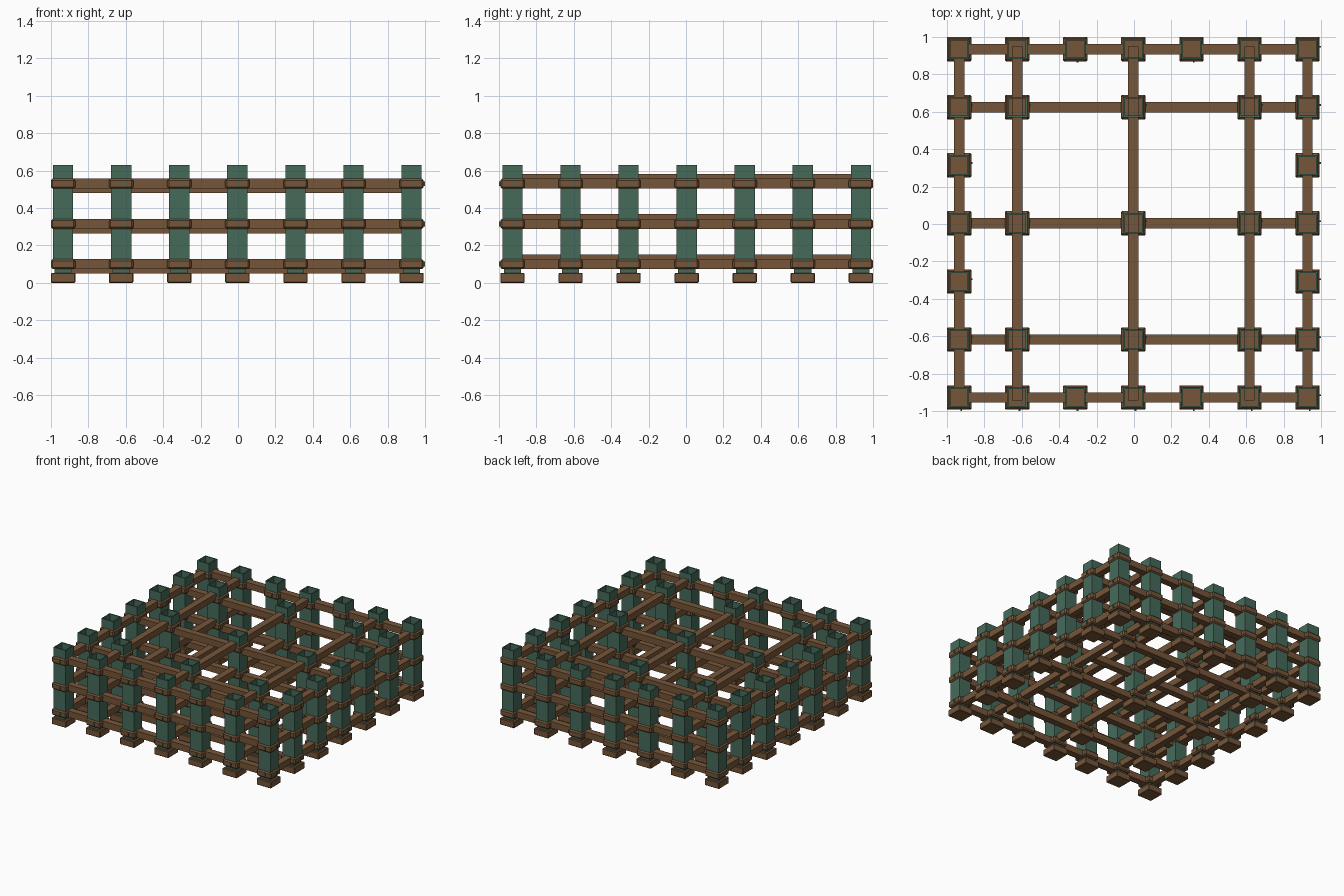
import bpy, bmesh
from mathutils import Matrix

if "Cube" in bpy.data.objects:
    bpy.data.objects.remove(bpy.data.objects["Cube"])

def material(name, col):
    m = bpy.data.materials.new(name)
    m.diffuse_color = (*col, 1)
    m.use_nodes = True
    m.node_tree.nodes["Principled BSDF"].inputs["Base Color"].default_value = m.diffuse_color
    return m

BROWN = material("brown_wood", (0.18, 0.092, 0.041))
GREEN = material("green_paint", (0.06, 0.145, 0.102))

STEP = 0.3105                 # post spacing
CX, CY = -0.0035, 0.0035      # grid centre, leaves room for the pegs
LEVELS = (0.10, 0.315, 0.53)  # rail heights
EDGE = 3 * STEP

def make(name, mat, build):
    bm = bmesh.new()
    build(bm)
    bmesh.ops.translate(bm, verts=bm.verts, vec=(CX, CY, 0))
    bmesh.ops.recalc_face_normals(bm, faces=bm.faces)
    me = bpy.data.meshes.new(name)
    bm.to_mesh(me)
    bm.free()
    me.materials.append(mat)
    ob = bpy.data.objects.new(name, me)
    bpy.context.collection.objects.link(ob)
    return ob

def box(bm, c, s, bevel=0.0):
    mat = Matrix.Translation(c) @ Matrix.Diagonal((*s, 1))
    verts = bmesh.ops.create_cube(bm, size=1, matrix=mat)["verts"]
    if bevel:
        edges = list({e for v in verts for e in v.link_edges})
        bmesh.ops.bevel(bm, geom=edges, offset=bevel, segments=1, affect='EDGES')
    return verts

# Posts all round the rim, plus a sparse grid of inner posts
SPOTS = [(i * STEP, j * STEP) for i in range(-3, 4) for j in range(-3, 4)
         if 3 in (abs(i), abs(j)) or (i in (-2, 0, 2) and j in (-2, 0, 2))]

def bases(bm):
    for x, y in SPOTS:
        box(bm, (x, y, 0.0265), (0.13, 0.13, 0.053), 0.004)

def posts(bm):
    for x, y in SPOTS:
        # slim neck below the lowest collar
        box(bm, (x, y, 0.066), (0.092, 0.092, 0.03))
        # shaft with an open, recessed top
        verts = box(bm, (x, y, 0.355), (0.108, 0.108, 0.55))
        top = max({f for v in verts for f in v.link_faces},
                  key=lambda f: f.calc_center_median().z)
        bmesh.ops.inset_region(bm, faces=[top], thickness=0.012)
        r = bmesh.ops.extrude_discrete_faces(bm, faces=[top])
        bmesh.ops.translate(bm, verts=r["faces"][0].verts, vec=(0, 0, -0.09))

def collars(bm):
    for x, y in SPOTS:
        for z in LEVELS:
            box(bm, (x, y, z), (0.13, 0.13, 0.053), 0.009)

def pegs(bm):
    # small pegs on the front and right of every collar
    for x, y in SPOTS:
        for z in LEVELS:
            box(bm, (x + 0.012, y - 0.066, z), (0.009, 0.012, 0.026))
            box(bm, (x + 0.066, y + 0.012, z), (0.012, 0.009, 0.026))

def rim_rails(bm):
    for z in LEVELS:
        for s in (-1, 1):
            box(bm, (0, s * EDGE, z), (2 * EDGE, 0.055, 0.053))
            box(bm, (s * EDGE, 0, z), (0.055, 2 * EDGE, 0.053))

def cross_rails(bm):
    # lengthwise rails rest on top of the crosswise ones
    for z in LEVELS:
        for k in (-2, 0, 2):
            box(bm, (0, k * STEP, z - 0.024), (2 * EDGE + 0.03, 0.055, 0.053))
            box(bm, (k * STEP, 0, z + 0.026), (0.055, 2 * EDGE + 0.03, 0.053))

make("post_bases", BROWN, bases)
make("posts", GREEN, posts)
make("collars", BROWN, collars)
make("pegs", GREEN, pegs)
make("rim_rails", BROWN, rim_rails)
make("cross_rails", BROWN, cross_rails)
